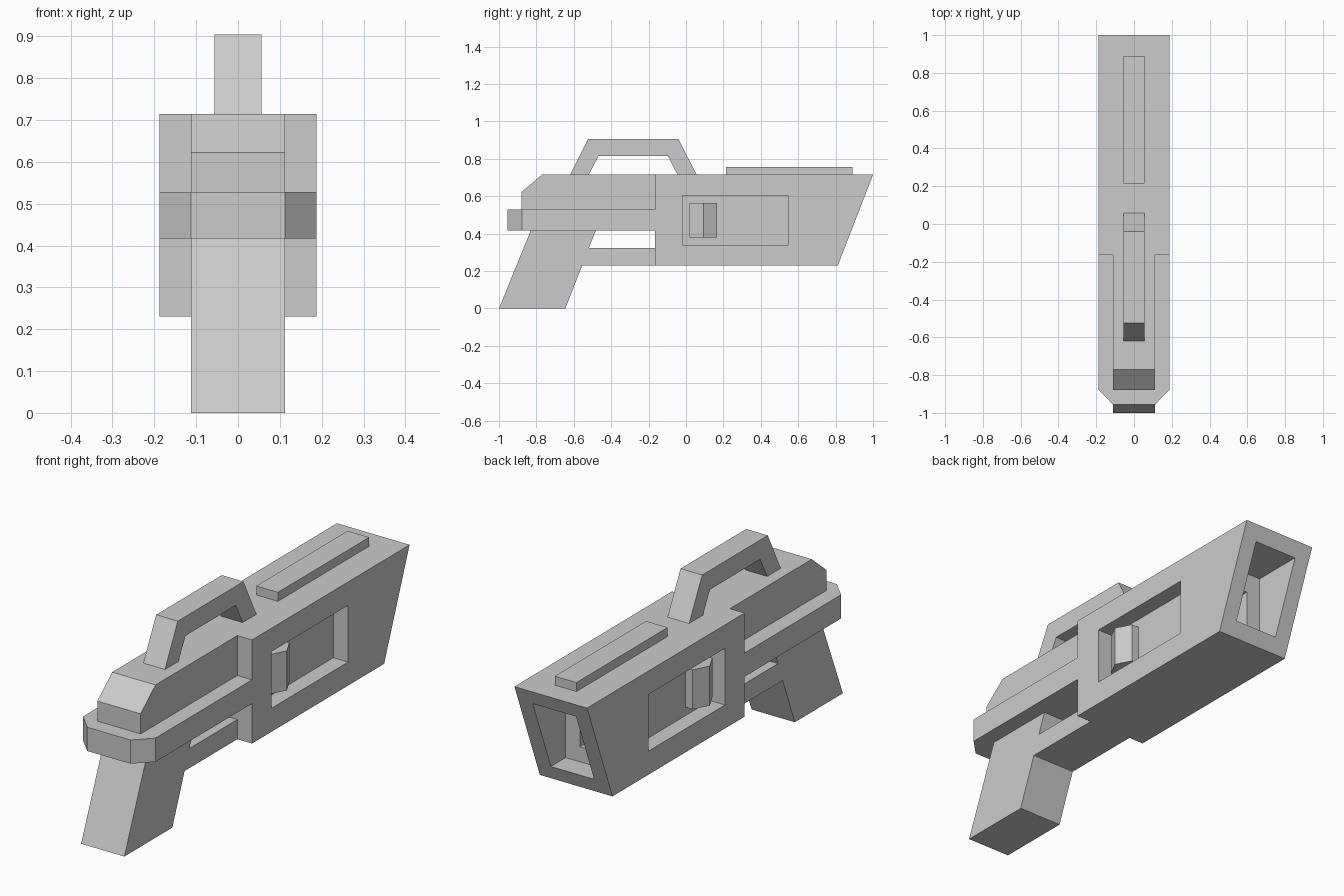
import bpy, bmesh

if "Cube" in bpy.data.objects:
    bpy.data.objects.remove(bpy.data.objects["Cube"])

W, C, H = 0.188, 0.112, 0.056   # half widths: housing, core, slim top parts


def prism(name, pts, lo, hi, axis="X"):
    """Extrude a closed profile: (y, z) along X, or (x, y) along Z."""
    bm = bmesh.new()
    place = (lambda a, b, t: (t, a, b)) if axis == "X" else (lambda a, b, t: (a, b, t))
    face = bm.faces.new([bm.verts.new(place(a, b, lo)) for a, b in pts])
    ext = bmesh.ops.extrude_face_region(bm, geom=[face])
    move = (hi - lo, 0, 0) if axis == "X" else (0, 0, hi - lo)
    bmesh.ops.translate(bm, vec=move,
                        verts=[g for g in ext["geom"] if isinstance(g, bmesh.types.BMVert)])
    bmesh.ops.recalc_face_normals(bm, faces=bm.faces)
    mesh = bpy.data.meshes.new(name)
    bm.to_mesh(mesh)
    bm.free()
    obj = bpy.data.objects.new(name, mesh)
    bpy.context.collection.objects.link(obj)
    return obj


def box(name, x0, x1, y0, y1, z0, z1):
    return prism(name, [(y0, z0), (y1, z0), (y1, z1), (y0, z1)], x0, x1)


def cut(target, cutter):
    cutter.hide_render = True
    cutter.hide_set(True)
    mod = target.modifiers.new(cutter.name, "BOOLEAN")
    mod.operation = "DIFFERENCE"
    mod.solver = "EXACT"
    mod.object = cutter


# front housing with slanted muzzle
housing = prism("front_housing", [(-0.165, 0.23), (0.812, 0.23), (1.0, 0.715), (-0.165, 0.715)], -W, W)
cut(housing, box("muzzle_cutter", -C, C, 0.73, 1.1, 0.30, 0.645))
cut(housing, box("bore_cutter", -0.038, 0.038, 0.55, 0.78, 0.37, 0.55))

# side windows, each with a ridged block inside
for side, s in (("right", 1), ("left", -1)):
    x0, x1 = sorted((s * C, s * 0.3))
    cut(housing, box(side + "_window_cutter", x0, x1, -0.02, 0.545, 0.34, 0.605))
    prism(side + "_window_block",
          [(s * C, 0.02), (s * 0.15, 0.02), (s * W, 0.093), (s * 0.15, 0.165), (s * C, 0.165)],
          0.38, 0.565, "Z")

# narrow rear body with sloped back
prism("rear_body", [(-0.88, 0.42), (-0.165, 0.42), (-0.165, 0.715), (-0.77, 0.715), (-0.88, 0.622)], -C, C)

# wide collar with chamfered corners
prism("collar", [(-W, -0.165), (-W, -0.878), (-C, -0.955), (C, -0.955), (W, -0.878), (W, -0.165)],
      0.417, 0.528, "Z")

# grip and guard bar
prism("grip_and_guard",
      [(-1.0, 0), (-0.645, 0), (-0.555, 0.23), (-0.165, 0.23), (-0.165, 0.322),
       (-0.52, 0.322), (-0.482, 0.417), (-0.83, 0.417)], -C, C)

# carry handle
prism("carry_handle",
      [(-0.62, 0.715), (-0.525, 0.905), (-0.04, 0.905), (0.057, 0.715),
       (-0.045, 0.715), (-0.097, 0.815), (-0.468, 0.815), (-0.52, 0.715)], -H, H)

# top rail
box("top_rail", -H, H, 0.215, 0.89, 0.715, 0.757)
